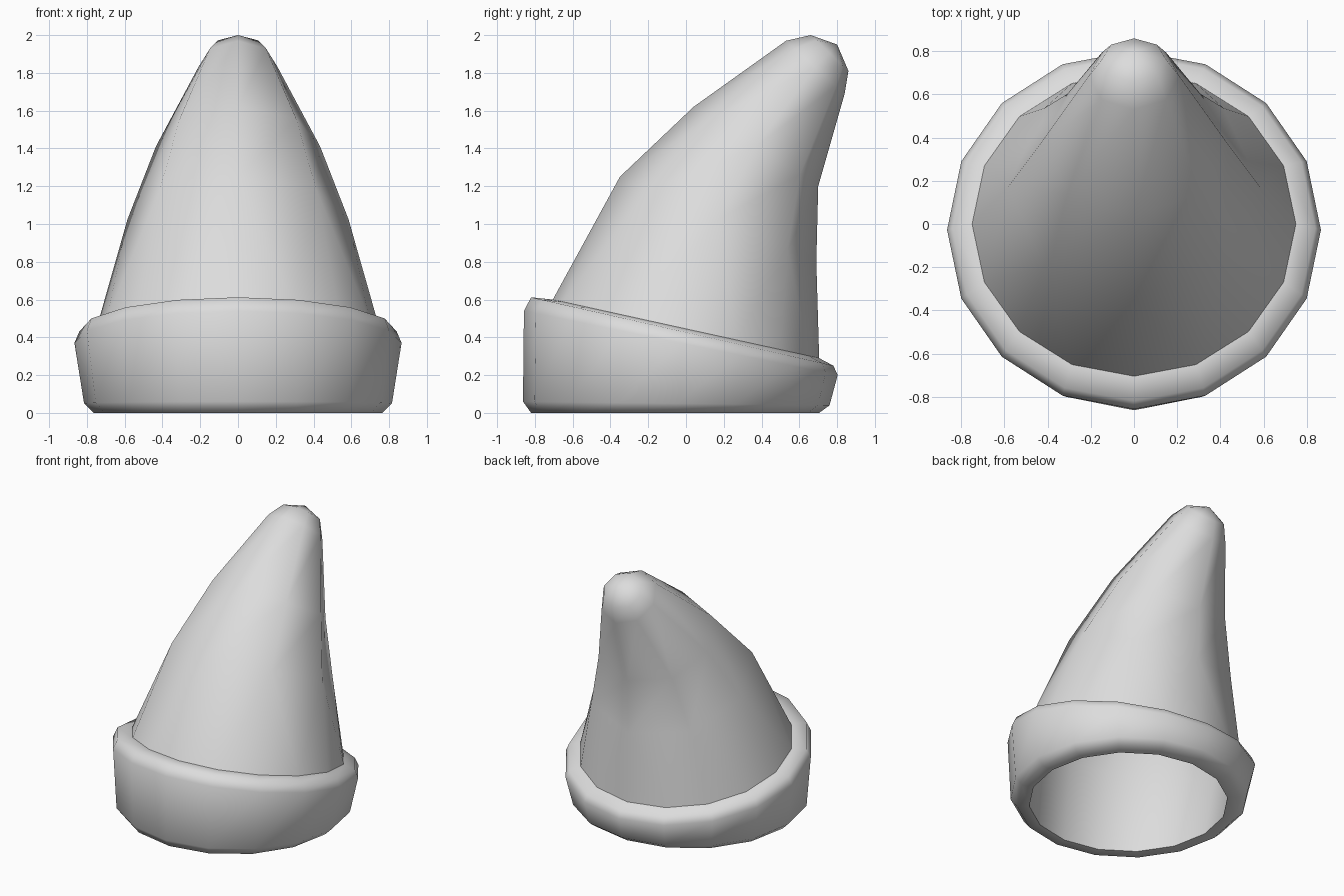
import bpy, bmesh, math
from mathutils import Vector

if "Cube" in bpy.data.objects:
    bpy.data.objects.remove(bpy.data.objects["Cube"])

THICKNESS = 0.03

felt = bpy.data.materials.new("light_grey_felt")
felt.diffuse_color = (0.72, 0.72, 0.72, 1)
felt.use_nodes = True
felt.node_tree.nodes["Principled BSDF"].inputs["Base Color"].default_value = felt.diffuse_color


def loft(name, rings, tip=None, inward=False):
    """Skin tilted oval rings given as (sides, half width, front y, front z, back y, back z)."""
    bm = bmesh.new()
    loops = []
    for sides, rx, fy, fz, by, bz in rings:
        loop = []
        for i in range(sides):
            a = 2 * math.pi * i / sides
            t = (math.sin(a) + 1) / 2
            loop.append(bm.verts.new((rx * math.cos(a), fy + (by - fy) * t, fz + (bz - fz) * t)))
        loops.append(loop)
    for lo, hi in zip(loops, loops[1:]):
        n = len(hi)
        for i in range(n):
            j = (i + 1) % n
            if len(lo) == n:
                bm.faces.new((lo[i], lo[j], hi[j], hi[i]))
            else:  # halve the number of sides
                a, m, b = lo[2 * i], lo[2 * i + 1], lo[(2 * i + 2) % len(lo)]
                bm.faces.new((a, m, hi[i]))
                bm.faces.new((m, hi[j], hi[i]))
                bm.faces.new((m, b, hi[j]))
    if tip:
        top = bm.verts.new(tip)
        for i in range(n):
            bm.faces.new((loops[-1][i], loops[-1][(i + 1) % n], top))
    if inward:
        bmesh.ops.reverse_faces(bm, faces=bm.faces[:])
    mesh = bpy.data.meshes.new(name)
    bm.to_mesh(mesh)
    bm.free()
    mesh.materials.append(felt)
    obj = bpy.data.objects.new(name, mesh)
    bpy.context.collection.objects.link(obj)
    bpy.context.view_layer.objects.active = obj
    obj.select_set(True)
    bpy.ops.object.shade_smooth_by_angle(angle=math.radians(85))
    obj.select_set(False)
    return obj


# Rolled brim, taller at the front than at the back
loft("brim", [
    (16, 0.68, -0.74, 0.0, 0.62, 0.0),
    (16, 0.765, -0.82, 0.0, 0.705, 0.0),
    (16, 0.815, -0.863, 0.06, 0.76, 0.04),
    (16, 0.866, -0.858, 0.54, 0.803, 0.20),
    (16, 0.84, -0.82, 0.612, 0.78, 0.25),
    (16, 0.75, -0.705, 0.60, 0.705, 0.29),
])

# Bent cone with a rounded tip
cone_rings = [
    (16, 0.75, -0.705, 0.60, 0.705, 0.29),
    (8, 0.585, -0.35, 1.25, 0.69, 0.80),
    (8, 0.435, 0.04, 1.62, 0.70, 1.20),
    (8, 0.21, 0.53, 1.97, 0.84, 1.69),
    (8, 0.15, 0.66, 2.0, 0.86, 1.81),
]
loft("cone", cone_rings, tip=(0, 0.80, 1.95))

# Hollow lining, just inside the cone and open at the bottom
lining = [(16, 0.68, -0.74, 0.0, 0.62, 0.0)]
for sides, rx, fy, fz, by, bz in cone_rings[:4]:
    f, b = Vector((fy, fz)), Vector((by, bz))
    step = (b - f).normalized() * THICKNESS
    f, b = f + step, b - step
    lining.append((sides, rx - THICKNESS, f.x, f.y, b.x, b.y))
loft("lining", lining, tip=(0, 0.74, 1.89), inward=True)
